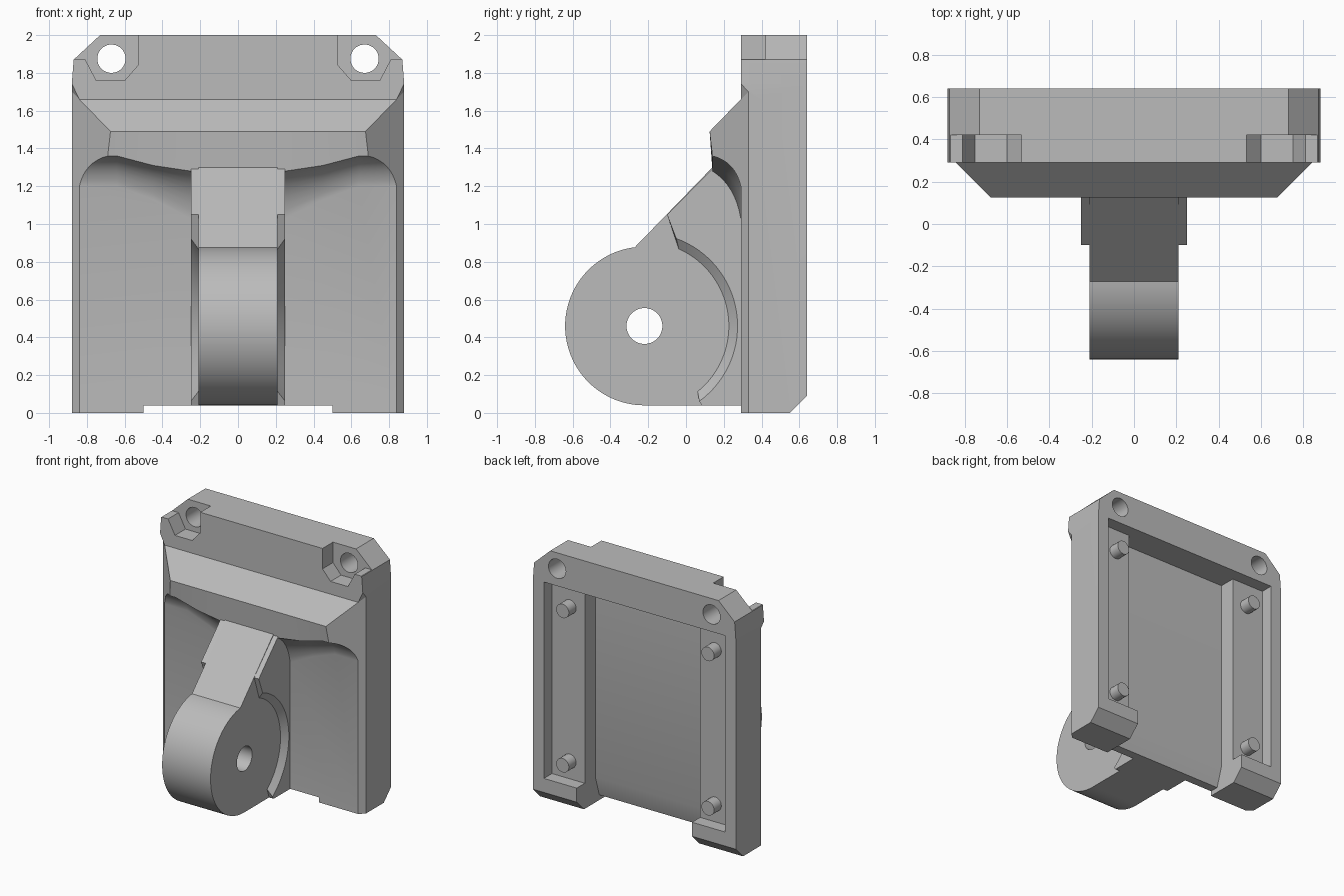
import bpy, bmesh
from math import cos, sin, radians, pi

cube = bpy.data.objects.get("Cube")
if cube:
    bpy.data.objects.remove(cube, do_unlink=True)

grey = bpy.data.materials.new("plain grey")
grey.use_nodes = True
grey.diffuse_color = (0.5, 0.5, 0.5, 1)
grey.node_tree.nodes["Principled BSDF"].inputs["Base Color"].default_value = (0.5, 0.5, 0.5, 1)


def loft(name, rings):
    """Closed solid through rings of 3D points."""
    bm = bmesh.new()
    loops = [[bm.verts.new(p) for p in ring] for ring in rings]
    n = len(loops[0])
    for a, b in zip(loops, loops[1:]):
        for i in range(n):
            j = (i + 1) % n
            bm.faces.new((a[i], a[j], b[j], b[i]))
    bm.faces.new(loops[0])
    bm.faces.new(loops[-1])
    bmesh.ops.recalc_face_normals(bm, faces=bm.faces)
    mesh = bpy.data.meshes.new(name)
    bm.to_mesh(mesh)
    bm.free()
    mesh.materials.append(grey)
    ob = bpy.data.objects.new(name, mesh)
    bpy.context.collection.objects.link(ob)
    return ob


def along_x(name, profile, x0, x1):
    return loft(name, [[(x, y, z) for y, z in profile] for x in (x0, x1)])


def along_y(name, profile, y0, y1):
    return loft(name, [[(x, y, z) for x, z in profile] for y in (y0, y1)])


def arc(cx, cy, r, a0, a1, n):
    angles = [radians(a0 + (a1 - a0) * i / n) for i in range(n + 1)]
    return [(cx + r * cos(a), cy + r * sin(a)) for a in angles]


def circle(cx, cy, r, n=40):
    return arc(cx, cy, r, 0, 360, n)[:-1]


def combine(ob, other, operation="DIFFERENCE"):
    mod = ob.modifiers.new(operation.lower(), "BOOLEAN")
    mod.operation = operation
    mod.solver = "EXACT"
    mod.object = other
    bpy.context.view_layer.objects.active = ob
    bpy.ops.object.modifier_apply(modifier=mod.name)
    bpy.data.objects.remove(other, do_unlink=True)


def smooth(ob):
    bpy.ops.object.select_all(action="DESELECT")
    ob.select_set(True)
    bpy.context.view_layer.objects.active = ob
    bpy.ops.object.shade_smooth_by_angle(angle=radians(25))


# Housing plate with the back lower edge bevelled
W = 0.88
housing = along_x("housing", [(0.29, 0), (0.55, 0), (0.64, 0.09), (0.64, 2), (0.29, 2)], -W, W)

# Brow across the front, hollowed underneath
def brow_section(x, top, low):
    pts = [(0.4, 1.66), (0.29, 1.66), (0.125, 1.49)]
    for i in range(9):
        t = i / 8
        y = 0.14 * (1 - t) ** 2 + 0.52 * t * (1 - t) + 0.29 * t * t
        z = top * (1 - t) ** 2 + (top + low + 0.1) * t * (1 - t) + low * t * t
        pts.append((y, z))
    return [(x, y, z) for y, z in pts + [(0.4, low)]]

half = [(W, 1.36, 1.2), (0.64, 1.36, 1.2), (0.45, 1.31, 1.13), (0.25, 1.28, 1.03)]
stations = [(-x, t, l) for x, t, l in half] + half[::-1]
combine(housing, loft("brow", [brow_section(*s) for s in stations]), "UNION")

# Bevels, nut pockets and screw holes on both sides
def slant(x, y):
    return 1.66 + 2.1 * (x - 0.84) - 1.1 * (y - 0.29)

for s in (-1, 1):
    tri = [(0.63, 0.08), (0.96, 0.41), (0.96, 0.08)]
    combine(housing, loft("side_bevel", [[(s * x, y, -0.1) for x, y in tri],
                                         [(s * x, y, slant(x, y)) for x, y in tri]]))
    corner = [(0.73, 2), (0.87, 1.87), (W, 1.74), (1, 1.74), (1, 2.1), (0.73, 2.1)]
    combine(housing, along_y("corner_cut", [(s * x, z) for x, z in corner], 0, 1))
    nut = [(0.53, 2.1), (0.53, 1.84), (0.6, 1.76), (0.75, 1.76), (0.81, 1.873), (1, 1.873), (1, 2.1)]
    combine(housing, along_y("nut_pocket", [(s * x, z) for x, z in nut], 0.2, 0.42))
    combine(housing, along_y("screw_hole", circle(s * 0.67, 1.875, 0.075), 0, 1))

# Back recess, deep central channel and open bottom
combine(housing, along_x("recess", [(0.54, 0.2), (0.8, 0.2), (0.8, 1.74), (0.54, 1.74)], -0.785, 0.785))
channel = [(0.41, 1.74), (0.8, 1.74), (0.8, -0.1), (0.32, -0.1), (0.36, 0.04), (0.41, 0.2)]
combine(housing, along_x("channel", channel, -0.5, 0.5))
combine(housing, along_x("bottom_notch", [(0.2, -0.1), (0.9, -0.1), (0.9, 0.04), (0.2, 0.04)], -0.5, 0.5))
smooth(housing)

# Hinge arm with round end
CY, CZ = -0.22, 0.46
arm_profile = arc(CY, CZ, 0.42, 97, 270, 48) + [(0.34, 0.04), (0.34, 1.3), (0.14, 1.3)]
arm = along_x("hinge_arm", arm_profile, -0.21, 0.21)

# Wider root of the arm, with a bevelled round shoulder
def root_section(x, r, a0, a1):
    pts = [(-0.1, 1.05)] + arc(CY, CZ, r, a0, a1, 32)
    pts += [(0.085, 0.04), (0.34, 0.04), (0.34, 1.3), (0.148, 1.3)]
    return [(x, y, z) for y, z in pts]

inner, outer = (0.447, 66, -51), (0.493, 70, -54)
root = loft("arm_root", [root_section(-0.25, *outer), root_section(-0.21, *inner),
                         root_section(0.21, *inner), root_section(0.25, *outer)])
combine(arm, root, "UNION")
combine(arm, along_x("pivot_hole", circle(CY, CZ, 0.095), -0.5, 0.5))
smooth(arm)

# Locating pegs in the back recess
for s, side in ((1, "left"), (-1, "right")):
    for z, level in ((1.55, "upper"), (0.34, "lower")):
        smooth(along_y(f"{level}_{side}_peg", circle(s * 0.63, z, 0.055, 24), 0.53, 0.63))
